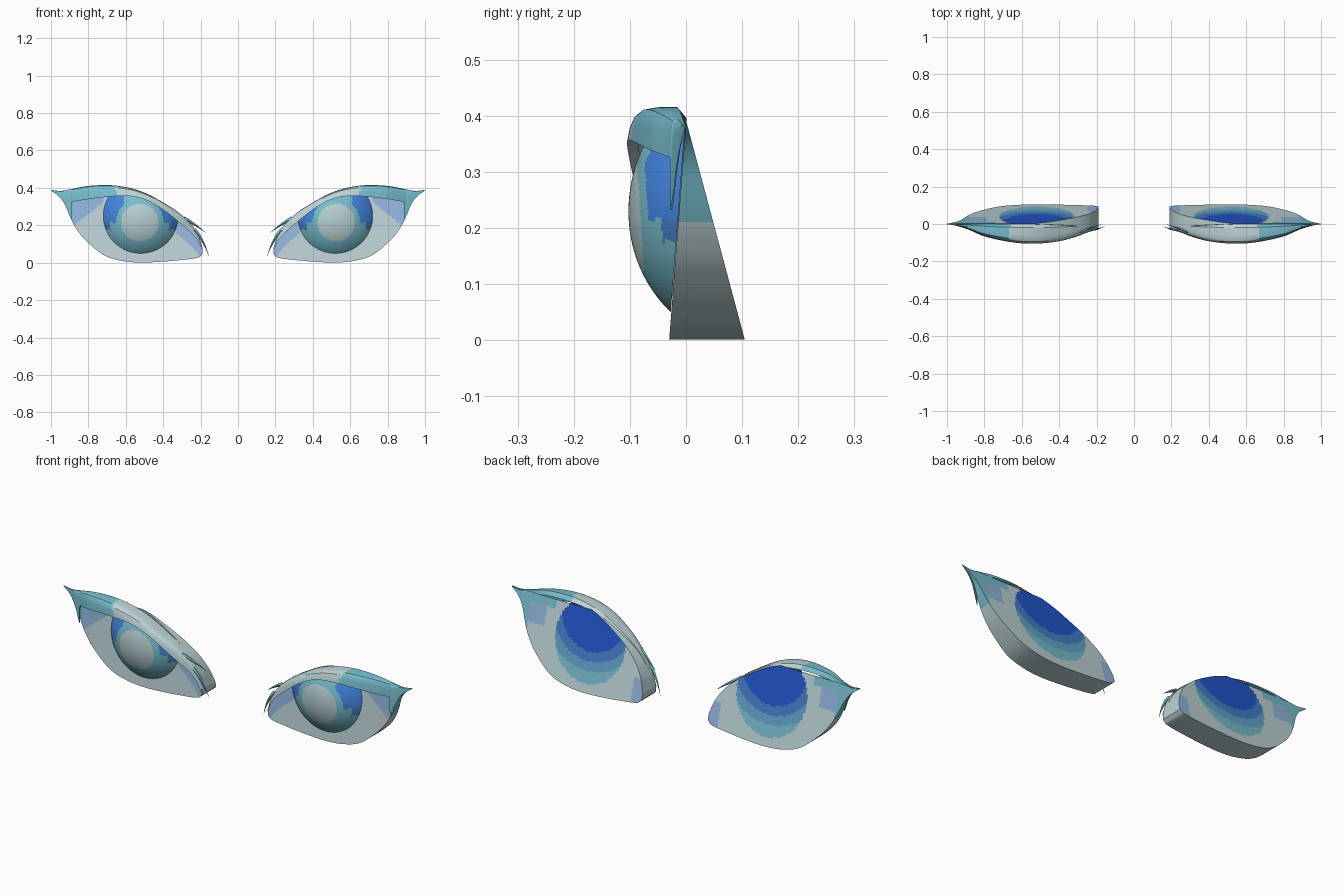
import bpy, bmesh, math
from mathutils import Vector

if "Cube" in bpy.data.objects:
    bpy.data.objects.remove(bpy.data.objects["Cube"])

# ---------- colours ----------
def lin(c):
    c /= 255
    return c / 12.92 if c <= 0.04045 else ((c + 0.055) / 1.055) ** 2.4

PALETTE = [("eye white", 190, 212, 215), ("teal", 120, 190, 206), ("iris blue", 68, 134, 226),
           ("deep blue", 34, 86, 204), ("mid blue", 70, 126, 200), ("pale blue", 148, 182, 224),
           ("sky blue", 98, 164, 204), ("pearl", 182, 208, 210)]
MATS = []
for n, r, g, b in PALETTE:
    m = bpy.data.materials.new(n)
    m.diffuse_color = (lin(r), lin(g), lin(b), 1)
    m.use_nodes = True
    m.node_tree.nodes["Principled BSDF"].inputs["Base Color"].default_value = m.diffuse_color
    MATS.append(m)
WHITE, TEAL, BLUE, DEEP, MID, PALE, SKY, PEARL = range(8)

# ---------- outline curves as functions of x (right eye) ----------
def spline(pts):
    n = len(pts)
    def slope(i):
        a, b = pts[max(i - 1, 0)], pts[min(i + 1, n - 1)]
        return (b[1] - a[1]) / (b[0] - a[0])
    def f(x):
        i = 0
        while i < n - 2 and x > pts[i + 1][0]:
            i += 1
        (x0, y0), (x1, y1) = pts[i], pts[i + 1]
        h = x1 - x0
        t = min(max((x - x0) / h, 0), 1)
        return ((2*t**3 - 3*t*t + 1) * y0 + (t**3 - 2*t*t + t) * h * slope(i)
                + (3*t*t - 2*t**3) * y1 + (t**3 - t*t) * h * slope(i + 1))
    return f

lower = spline([(.19, .045), (.21, .028), (.3, .015), (.4, .006), (.52, .001), (.62, .01), (.72, .042),
                (.82, .125), (.87, .19), (.9, .25), (.925, .31), (.955, .352), (1, .386)])
upper = spline([(.19, .08), (.21, .14), (.25, .205), (.32, .27), (.4, .322), (.48, .366), (.56, .395),
                (.65, .412), (.73, .415), (.82, .408), (.9, .392), (.95, .384), (1, .39)])
lid_low = spline([(.19, .06), (.21, .11), (.25, .158), (.32, .22), (.4, .283), (.48, .33), (.55, .352),
                  (.62, .357), (.7, .352), (.8, .34), (.89, .325)])
lid_front = spline([(.19, -.03), (.25, -.045), (.3, -.065), (.4, -.092), (.53, -.105), (.65, -.098),
                    (.8, -.066), (.89, -.028), (.95, -.01), (1, 0)])
front_y = lambda z: -.03 + .077 * z      # sclera plane
back_y = lambda z: .105 - .268 * z       # tilted rear plane
X0, X1 = .19, 1.0
N = 120
XS = [X0 + (X1 - X0) * (1 - math.cos(math.pi * i / N)) / 2 for i in range(N + 1)]

# ---------- mesh helpers ----------
def finish(name, bm, rule, closed):
    bmesh.ops.remove_doubles(bm, verts=bm.verts, dist=1e-5)
    bmesh.ops.recalc_face_normals(bm, faces=bm.faces)
    bm.normal_update()
    if not closed and sum(f.normal.y * f.calc_area() for f in bm.faces) > 0:
        bmesh.ops.reverse_faces(bm, faces=bm.faces)
    for f in bm.faces:
        f.material_index = rule(f.calc_center_median(), f.normal)
        f.smooth = True
    me = bpy.data.meshes.new(name)
    bm.to_mesh(me)
    bm.free()
    for m in MATS:
        me.materials.append(m)
    me.set_sharp_from_angle(angle=math.radians(32))
    ob = bpy.data.objects.new(name, me)
    bpy.context.collection.objects.link(ob)
    ob.modifiers.new("both eyes", 'MIRROR').use_clip = False
    return ob

def loft(name, rows, rule, ring=False, caps=False):
    bm = bmesh.new()
    vs = [[bm.verts.new(p) for p in r] for r in rows]
    k = len(rows[0])
    for a, b in zip(vs, vs[1:]):
        for j in range(k if ring else k - 1):
            bm.faces.new((a[j], a[(j + 1) % k], b[(j + 1) % k], b[j]))
    if caps:
        bm.faces.new(vs[0])
        bm.faces.new(vs[-1])
    return finish(name, bm, rule, caps)

# ---------- eye body: flat front, side wall and tilted back ----------
M = 44
rows = []
for x in XS:
    a = lower(x)
    b = max(min(upper(x) - .004, .386), a + .002)
    zs = [a + (b - a) * j / M for j in range(M + 1)]
    rows.append([(x, front_y(z), z) for z in zs] + [(x, max(back_y(z), front_y(z) + .001), z) for z in reversed(zs)])

def body_colour(c, n):
    x, z = c.x, c.z
    if x > .885 or (z > .345 and x > .74):
        return TEAL
    if n.y > .6:                                   # painted iris on the back
        if math.hypot(x - .52, z - .245) < .2:
            d = math.hypot((x - .52) * .9, z - .36)
            return DEEP if d < .165 else MID if d < .21 else SKY if d < .255 else TEAL
        if (x > .79 and z > .25) or (x < .25 and z < .14):
            return PALE
    elif n.y < -.6:                                # soft shade under the lid
        if x < .33 and z > lid_low(x) - .07:
            return PALE
        if x > .72 and z > .325 - .8 * (x - .72):
            return PALE
    return WHITE

loft("eye_body", rows, body_colour, ring=True, caps=True)

# ---------- iris dome: spherical cap tucked under the lid ----------
CX, CZ, R, H = .52, .25, .2, .09
SR = (R * R + H * H) / (2 * H)
bm = bmesh.new()
rings, seg = 40, 96
vs = []
for i in range(rings + 1):
    r = max(R * i / rings, 1e-3)
    h = math.sqrt(SR * SR - r * r) - (SR - H)
    row = []
    for j in range(seg):
        t = 2 * math.pi * j / seg
        x, z = CX + r * math.cos(t), CZ + r * math.sin(t)
        row.append(bm.verts.new((x, front_y(z) - h - .001, z)))
    vs.append(row)
for a, b in zip(vs, vs[1:]):
    for j in range(seg):
        bm.faces.new((a[j], a[(j + 1) % seg], b[(j + 1) % seg], b[j]))
bm.faces.new(vs[0])
bmesh.ops.delete(bm, geom=[v for v in bm.verts if v.co.z > upper(v.co.x) - .012], context='VERTS')

def iris_colour(c, n):
    dx, dz = c.x - .525, c.z - .215
    r = math.hypot(dx, dz)
    if r < .1:
        return PEARL
    if r > .128 and abs(dx) > .085:
        if dz > .0:
            return BLUE
        if dz > -.04 and r > .16:
            return MID
    return TEAL

finish("iris_dome", bm, iris_colour, False)

# ---------- upper eyelid: hooded shell ending in the outer tip ----------
rows = []
for x in sorted(XS + [.8885, .8915]):
    t, f = upper(x), lid_front(x)
    l = min(lid_low(x) if x < .89 else lower(x), t - .002)
    d, s = t - l, front_y(l)
    f = min(f, s - .001)
    back = min(-.012, f * .2) if x < .95 else 0
    rows.append([(x, max(front_y(t) - .001, back), t - .02 * min(1, d / .06)),
                 (x, f * .18, t), (x, f * .55, t), (x, f * .8, t - d * .06), (x, f * .9, t - d * .2),
                 (x, f * .96, t - d * .5), (x, f, l), (x, f + (s - f) * .2, l + .002 * min(1, d / .02))])
loft("upper_eyelid", rows, lambda c, n: TEAL if c.x > .64 + .5 * (c.z - .36) else WHITE)

# ---------- inner lashes: tapered curved spikes ----------
def lash(name, a, b, c, w):
    a, b, c = Vector(a), Vector(b), Vector(c)
    rows = []
    for i in range(11):
        t = i / 10
        p = a * (1 - t) ** 2 + b * 2 * t * (1 - t) + c * t * t
        d = (2 * (1 - t) * (b - a) + 2 * t * (c - b)).normalized()
        side = d.cross(Vector((0, 1, 0))).normalized()
        r = w * (1 - t) + .0006
        rows.append([p + side * r, p + Vector((0, r * .6, 0)), p - side * r, p - Vector((0, r * .6, 0))])
    return loft(name, rows, lambda c, n: TEAL, ring=True, caps=True)

lash("upper_lash", (.29, -.045, .237), (.235, -.02, .21), (.175, -.003, .163), .011)
lash("lower_lash", (.235, -.032, .175), (.19, -.03, .135), (.156, -.012, .037), .011)
